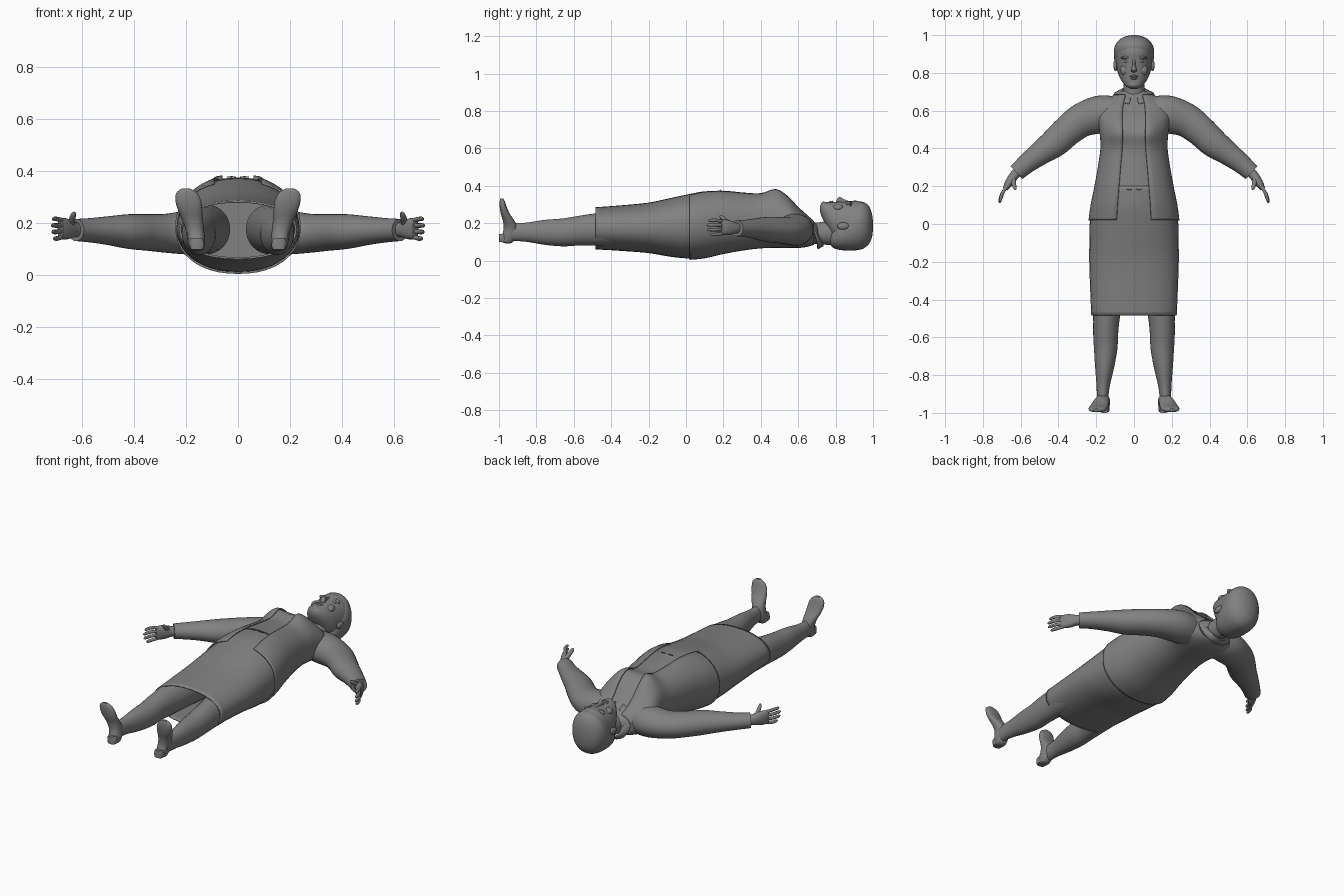
import bpy, bmesh, math
from mathutils import Vector

mat = bpy.data.materials.new("plain grey")
mat.diffuse_color = (0.22, 0.22, 0.22, 1)


def spow(v, p):
    return math.copysign(abs(v) ** p, v)


def smooth_rows(rows, k):
    # Catmull-Rom interpolation of the section table
    out = []
    for i in range(len(rows) - 1):
        a, b, c, d = (rows[max(i - 1, 0)], rows[i], rows[i + 1], rows[min(i + 2, len(rows) - 1)])
        for s in range(k):
            t = s / k
            out.append([0.5 * (2 * q + (r - p) * t + (2 * p - 5 * q + 4 * r - u) * t * t
                               + (3 * q - p - 3 * r + u) * t ** 3) for p, q, r, u in zip(a, b, c, d)])
    out.append(list(rows[-1]))
    return out


def finish(name, bm, mirror=False, thick=0):
    bmesh.ops.recalc_face_normals(bm, faces=bm.faces)
    me = bpy.data.meshes.new(name)
    bm.to_mesh(me)
    bm.free()
    me.materials.append(mat)
    ob = bpy.data.objects.new(name, me)
    bpy.context.collection.objects.link(ob)
    if thick:
        m = ob.modifiers.new("thickness", 'SOLIDIFY')
        m.thickness, m.offset = thick, -1
    if mirror:
        ob.modifiers.new("mirror", 'MIRROR').use_mirror_merge = False
    return ob


def loft(name, rows, n=2.2, seg=32, k=4, caps=True, gap=False, mirror=False,
         thick=0, upright=False, shape=None, straight=False):
    """rows: centre x, centre y, half width, low z, high z (, front gap)"""
    rows = smooth_rows(rows, k)
    bm, rings = bmesh.new(), []
    for i, r in enumerate(rows):
        p, q = rows[max(i - 1, 0)], rows[min(i + 1, len(rows) - 1)]
        tan = Vector((q[0] - p[0], q[1] - p[1], 0)).normalized()
        side = Vector((1, 0, 0)) if straight else Vector((abs(tan.y), -tan.x * (1 if tan.y > 0 else -1), 0))
        a0 = math.acos(min(1, r[5] / r[2]) ** (n / 2)) if gap else math.pi / 2
        span = math.pi + 2 * a0 if gap else 2 * math.pi
        ring = []
        for j in range(seg + (1 if gap else 0)):
            a = a0 - span * j / seg
            w, h = spow(math.cos(a), 2 / n) * r[2], spow(math.sin(a), 2 / n)
            co = Vector((r[0], r[1], (r[3] + r[4]) / 2 + h * (r[4] - r[3]) / 2)) + side * w
            if shape:
                co.z += shape(co) * max(h, 0)
            if upright:
                co = Vector((co.x, co.z, co.y))
            ring.append(bm.verts.new(co))
        rings.append(ring)
    for a, b in zip(rings, rings[1:]):
        for j in range(len(a) - (1 if gap else 0)):
            m = (j + 1) % len(a)
            bm.faces.new((a[j], a[m], b[m], b[j]))
    if caps:
        bm.faces.new(rings[0])
        bm.faces.new(rings[-1])
    return finish(name, bm, mirror, thick)


def blob(name, loc, size, mirror=False, tilt=0):
    bm = bmesh.new()
    bmesh.ops.create_uvsphere(bm, u_segments=16, v_segments=10, radius=1)
    c, s = math.cos(tilt), math.sin(tilt)
    for v in bm.verts:
        x, y, z = v.co.x * size[0], v.co.y * size[1], v.co.z * size[2]
        v.co = Vector((x * c - y * s, x * s + y * c, z)) + Vector(loc)
    return finish(name, bm, mirror)


def bust(co):
    return 0.022 * math.exp(-((abs(co.x) - 0.085) / 0.05) ** 2 - ((co.y - 0.485) / 0.06) ** 2)


# Skirt: open tube with a hem
loft("skirt", [(0, -.485, .226, .06, .285), (0, -.35, .232, .052, .295), (0, -.2, .237, .04, .31),
               (0, -.08, .236, .02, .335), (0, .02, .233, .012, .356), (0, .1, .218, .025, .37),
               (0, .2, .2, .045, .372)], caps=False, thick=.008)

# Jacket with an open front, and the blouse under it
coat = [(0, .02, .241, .004, .365, .092), (0, .1, .23, .012, .38, .088), (0, .2, .21, .035, .383, .08),
        (0, .3, .192, .053, .373, .072), (0, .4, .178, .065, .365, .063), (0, .48, .182, .068, .372, .06),
        (0, .55, .192, .066, .34, .062), (0, .6, .19, .067, .29, .06), (0, .645, .165, .073, .25, .055),
        (0, .685, .105, .084, .215, .045)]
loft("jacket", coat, caps=False, gap=True, thick=.007, shape=bust, seg=40)
loft("blouse", [(r[0], r[1], r[2] - .011, r[3] + .011, r[4] - .009) for r in coat[2:]]
     + [(0, .705, .06, .1, .19)], shape=bust)
# Waist seam on the blouse
for s in (-1, 1):
    blob("waist_seam", (s * .025, .183, .376), (.018, .002, .003))

# Collar: tilted band round the neck, widening into two front points
bm, rows = bmesh.new(), []
for j in range(25):
    a = math.radians(14 + 332 * j / 24)
    f = (1 + math.cos(a)) / 2
    s, c = math.sin(a), math.cos(a)
    pts = [(.062 * s, .735 - .065 * f, .15 + .066 * c), (.073 * s, .735 - .075 * f, .155 + .078 * c),
           (.108 * s, .705 - .07 * f ** 2, .158 + .098 * c)]
    rows.append([bm.verts.new(p) for p in pts])
for a, b in zip(rows, rows[1:]):
    for i in range(2):
        bm.faces.new((a[i], a[i + 1], b[i + 1], b[i]))
finish("collar", bm, thick=.006)

# Sleeves
loft("sleeve", [(.1, .585, .09, .08, .25), (.18, .58, .1, .078, .25), (.275, .55, .09, .085, .235),
                (.35, .495, .082, .093, .233), (.42, .43, .077, .1, .233), (.5, .372, .063, .115, .225),
                (.57, .318, .052, .125, .218), (.622, .272, .046, .13, .215)], n=2, mirror=True)

# Hands: palm, four fingers, thumb
loft("palm", [(.605, .287, .026, .145, .202), (.63, .262, .025, .145, .204), (.65, .235, .024, .138, .214),
              (.668, .208, .02, .136, .219), (.682, .185, .013, .14, .215)], n=2.3, seg=16, mirror=True)
for i in range(4):
    z, ln = .146 + .021 * i, (.8, .97, 1, .9)[i]
    zt = z + (i - 1.5) * .004
    loft("finger", [(.672, .2, .009, z - .009, z + .009),
                    (.672 + .028 * ln, .2 - .042 * ln, .009, zt - .009, zt + .009),
                    (.672 + .038 * ln, .2 - .078 * ln, .008, zt - .008, zt + .008),
                    (.672 + .039 * ln, .2 - .09 * ln, .003, zt - .003, zt + .003)],
         n=2, seg=10, k=3, mirror=True)
loft("thumb", [(.64, .245, .013, .175, .208), (.638, .222, .013, .19, .222), (.634, .202, .011, .208, .236),
               (.63, .187, .009, .222, .243), (.628, .18, .003, .23, .24)], n=2, seg=12, k=3,
     mirror=True, straight=True)

# Legs
loft("leg", [(.12, -.15, .09, .08, .27), (.14, -.4, .08, .08, .26), (.146, -.5, .07, .08, .25),
             (.15, -.58, .066, .08, .238), (.15, -.66, .062, .076, .225), (.156, -.76, .05, .085, .217),
             (.163, -.85, .036, .1, .203), (.166, -.92, .03, .105, .2), (.165, -.96, .03, .105, .19)],
     n=2, mirror=True)

# Feet: sections run from the heel up to the toe
loft("foot", [(.157, .092, .015, -.965, -.94), (.158, .1, .027, -.982, -.925), (.16, .13, .034, -.984, -.905),
              (.165, .17, .035, -.975, -.9), (.174, .21, .04, -.978, -.915), (.184, .25, .047, -.99, -.942),
              (.191, .285, .049, -.996, -.958), (.197, .315, .04, -.996, -.968), (.2, .332, .016, -.992, -.978)],
     n=2.3, seg=24, upright=True, straight=True, mirror=True)
loft("shoe_heel", [(.157, .098, .024, -1, -.955), (.157, .108, .028, -1, -.955),
                   (.158, .13, .028, -1, -.955), (.159, .142, .022, -1, -.955)],
     n=3, seg=20, k=2, upright=True, straight=True, mirror=True)

# Neck and head
loft("neck", [(0, .62, .075, .09, .225), (0, .68, .06, .09, .205), (0, .74, .056, .085, .21),
              (0, .81, .058, .08, .24)], n=2)
loft("head", [(0, .716, .018, .262, .292), (0, .728, .04, .228, .31), (0, .752, .062, .18, .312),
              (0, .785, .08, .115, .313), (0, .82, .09, .08, .314), (0, .865, .096, .066, .316),
              (0, .91, .099, .062, .32), (0, .95, .088, .075, .305), (0, .98, .06, .105, .275),
              (0, .994, .02, .15, .225)], n=2.1)
# Hair drawn back from the forehead
loft("hair", [(0, .772, .045, .085, .15), (0, .79, .075, .066, .19), (0, .83, .095, .056, .235),
              (0, .87, .104, .054, .275), (0, .91, .107, .055, .308), (0, .945, .1, .063, .314),
              (0, .975, .078, .085, .295), (0, .993, .045, .12, .255), (0, 1.0, .012, .165, .205)], n=2.15)

# Face features
loft("nose", [(0, .803, .006, .295, .318), (0, .81, .017, .295, .332), (0, .82, .014, .295, .341),
              (0, .842, .009, .295, .329), (0, .875, .008, .295, .317)], n=2, seg=14)
blob("upper_lip", (0, .782, .312), (.024, .006, .008))
blob("lower_lip", (0, .771, .311), (.02, .006, .008))
blob("chin", (0, .737, .3), (.024, .016, .015))
blob("eye", (.038, .862, .3), (.016, .008, .009), True)
blob("brow", (.04, .882, .3), (.03, .008, .014), True, -.1)
blob("cheek", (.045, .815, .282), (.028, .03, .02), True)
blob("ear", (.098, .84, .185), (.011, .032, .02), True)

# Smooth shading with sharp edges kept
bpy.ops.object.select_all(action='SELECT')
bpy.context.view_layer.objects.active = bpy.context.selected_objects[0]
bpy.ops.object.shade_smooth_by_angle(angle=math.radians(40))
